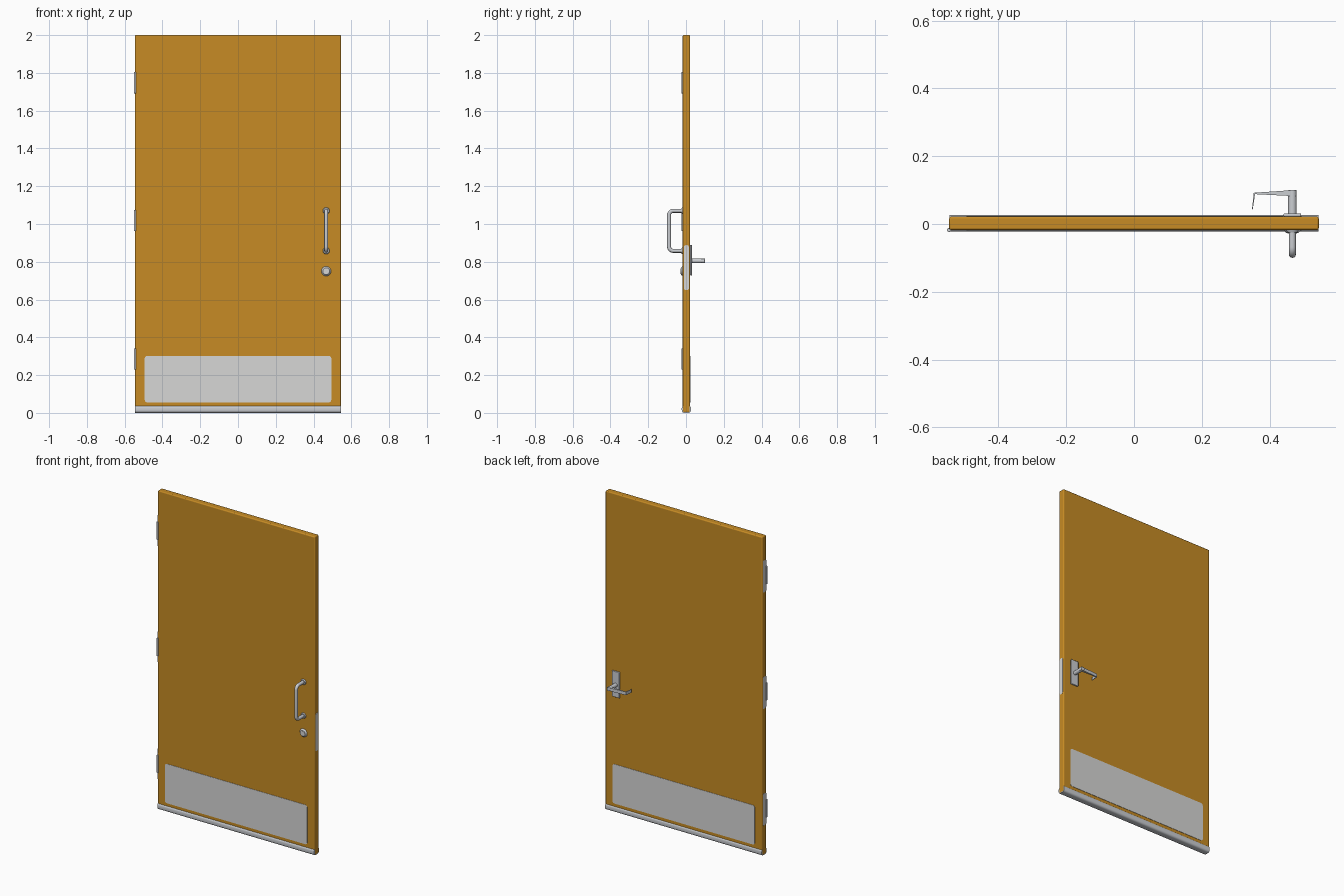
import bpy, math
from mathutils import Vector

cube = bpy.data.objects.get("Cube")
if cube:
    bpy.data.objects.remove(cube, do_unlink=True)


def material(name, rgb):
    m = bpy.data.materials.new(name)
    m.use_nodes = True
    m.diffuse_color = (*rgb, 1)
    m.node_tree.nodes["Principled BSDF"].inputs["Base Color"].default_value = (*rgb, 1)
    return m


WOOD = material("warm orange wood", (0.57, 0.26, 0.018))
PLATE = material("pale grey plate", (0.68, 0.68, 0.67))
STEEL = material("silver steel", (0.60, 0.62, 0.65))

FRONT, BACK = -0.0175, 0.022      # door faces
MID = (FRONT + BACK) / 2
HALF = 0.545                      # half the door width
HANDLE_X = 0.467


def finish(obj, name, mat, bevel=0, segments=3):
    obj.name = obj.data.name = name
    obj.data.materials.append(mat)
    if bevel:
        mod = obj.modifiers.new("rounding", "BEVEL")
        mod.width, mod.segments = bevel, segments
        mod.limit_method = "ANGLE"
    bpy.ops.object.select_all(action="DESELECT")
    obj.select_set(True)
    bpy.context.view_layer.objects.active = obj
    bpy.ops.object.shade_smooth_by_angle(angle=math.radians(40))
    return obj


def box(name, mat, lo, hi, bevel=0, segments=3):
    lo, hi = Vector(lo), Vector(hi)
    bpy.ops.mesh.primitive_cube_add(size=1, location=(lo + hi) / 2)
    obj = bpy.context.object
    obj.scale = hi - lo
    bpy.ops.object.transform_apply(location=False, rotation=False, scale=True)
    return finish(obj, name, mat, bevel, segments)


def rod(name, mat, start, end, r1, r2=None, bevel=0):
    start, end = Vector(start), Vector(end)
    axis = end - start
    bpy.ops.mesh.primitive_cone_add(vertices=32, radius1=r1, radius2=r1 if r2 is None else r2,
                                    depth=axis.length, location=(start + end) / 2,
                                    rotation=axis.to_track_quat("Z", "Y").to_euler())
    return finish(bpy.context.object, name, mat, bevel, 2)


def prism(name, mat, outline, offset, bevel=0):
    """Extrude a closed outline of 3D points along an offset."""
    n = len(outline)
    pts = [Vector(p) for p in outline]
    pts += [p + Vector(offset) for p in pts]
    faces = [tuple(range(n))[::-1], tuple(range(n, 2 * n))]
    faces += [(i, (i + 1) % n, n + (i + 1) % n, n + i) for i in range(n)]
    mesh = bpy.data.meshes.new(name)
    mesh.from_pydata(pts, [], faces)
    obj = bpy.data.objects.new(name, mesh)
    bpy.context.collection.objects.link(obj)
    bpy.context.view_layer.objects.active = obj
    obj.select_set(True)
    bpy.ops.object.mode_set(mode="EDIT")
    bpy.ops.mesh.select_all(action="SELECT")
    bpy.ops.mesh.normals_make_consistent(inside=False)
    bpy.ops.object.mode_set(mode="OBJECT")
    return finish(obj, name, mat, bevel, 2)


def rounded_rect(a0, a1, b0, b1, r, steps=5):
    pts = []
    corners = [(a1 - r, b1 - r), (a0 + r, b1 - r), (a0 + r, b0 + r), (a1 - r, b0 + r)]
    for k, (a, b) in enumerate(corners):
        for i in range(steps + 1):
            t = math.pi / 2 * (k + i / steps)
            pts.append((a + r * math.cos(t), b + r * math.sin(t)))
    return pts


# Door slab with softened edges
box("door_panel", WOOD, (-HALF, FRONT, 0.002), (HALF, BACK, 2.0), 0.006)

# Rounded weather strip around the bottom edge
profile = rounded_rect(FRONT - 0.005, BACK + 0.004, 0, 0.04, 0.014)
prism("bottom_strip", STEEL, [(-HALF + 0.001, y, z) for y, z in profile],
      (2 * HALF - 0.002, 0, 0))

# Kick plates on both faces
kick = rounded_rect(-0.494, 0.494, 0.055, 0.302, 0.014)
for name, y, depth in (("front_kick_plate", FRONT, -0.002), ("back_kick_plate", BACK, 0.002)):
    prism(name, PLATE, [(x, y, z) for x, z in kick], (0, depth, 0))

# Three hinges: leaf on the door edge and barrel at the front corner
for label, z in (("lower", 0.285), ("middle", 1.018), ("upper", 1.748)):
    leaf = rounded_rect(FRONT + 0.001, BACK - 0.006, z - 0.1, z + 0.1, 0.006)
    prism(label + "_hinge_leaf", PLATE, [(-HALF + 0.001, y, v) for y, v in leaf], (-0.002, 0, 0))
    rod(label + "_hinge_barrel", STEEL, (-HALF, FRONT, z - 0.056), (-HALF, FRONT, z + 0.056),
        0.006, bevel=0.001)

# Latch plate on the opposite edge
latch = rounded_rect(MID - 0.013, MID + 0.013, 0.65, 0.888, 0.01)
prism("latch_plate", PLATE, [(HALF - 0.001, y, z) for y, z in latch], (0.002, 0, 0))

# Front pull handle: bent tube with round flanges
TOP_Z, LOW_Z, REACH, BEND = 1.07, 0.858, -0.0895, 0.022
path = [(HANDLE_X, FRONT, TOP_Z)]
for cz, start in ((TOP_Z - BEND, 0), (LOW_Z + BEND, 1)):
    for i in range(9):
        t = math.pi / 2 * (start + i / 8)
        path.append((HANDLE_X, REACH + BEND - BEND * math.sin(t), cz + BEND * math.cos(t)))
path.append((HANDLE_X, FRONT, LOW_Z))
curve = bpy.data.curves.new("pull_handle", "CURVE")
curve.dimensions = "3D"
curve.bevel_depth, curve.bevel_resolution = 0.0105, 4
spline = curve.splines.new("POLY")
spline.points.add(len(path) - 1)
for point, co in zip(spline.points, path):
    point.co = (*co, 1)
pull = bpy.data.objects.new("pull_handle", curve)
bpy.context.collection.objects.link(pull)
bpy.ops.object.select_all(action="DESELECT")
pull.select_set(True)
bpy.context.view_layer.objects.active = pull
bpy.ops.object.convert(target="MESH")
finish(bpy.context.object, "pull_handle", STEEL)
for label, z in (("upper", TOP_Z), ("lower", LOW_Z)):
    rod(label + "_pull_flange", STEEL, (HANDLE_X, FRONT, z), (HANDLE_X, FRONT - 0.007, z),
        0.018, 0.015)

# Front lock cylinder
LOCK_Z = 0.75
rod("lock_collar", STEEL, (HANDLE_X, FRONT, LOCK_Z), (HANDLE_X, FRONT - 0.009, LOCK_Z), 0.026, 0.018)
rod("lock_core", PLATE, (HANDLE_X, FRONT, LOCK_Z), (HANDLE_X, FRONT - 0.011, LOCK_Z), 0.014)

# Back lever set: backplate, spindle, tapered arm and returned tip
LEVER_Z, THICK = 0.805, 0.02
box("lever_backplate", STEEL, (HANDLE_X - 0.026, BACK, 0.727), (HANDLE_X + 0.026, 0.031, 0.89), 0.003, 2)
rod("lever_spindle", STEEL, (HANDLE_X, BACK, LEVER_Z), (HANDLE_X, 0.1, LEVER_Z), 0.0125, bevel=0.002)
arm = [(0.478, 0.1), (0.455, 0.099), (0.353, 0.092), (0.348, 0.043),
       (0.350, 0.043), (0.357, 0.088), (0.455, 0.083), (0.478, 0.083)]
prism("lever_arm", STEEL, [(x, y, LEVER_Z - THICK / 2) for x, y in arm], (0, 0, THICK))
